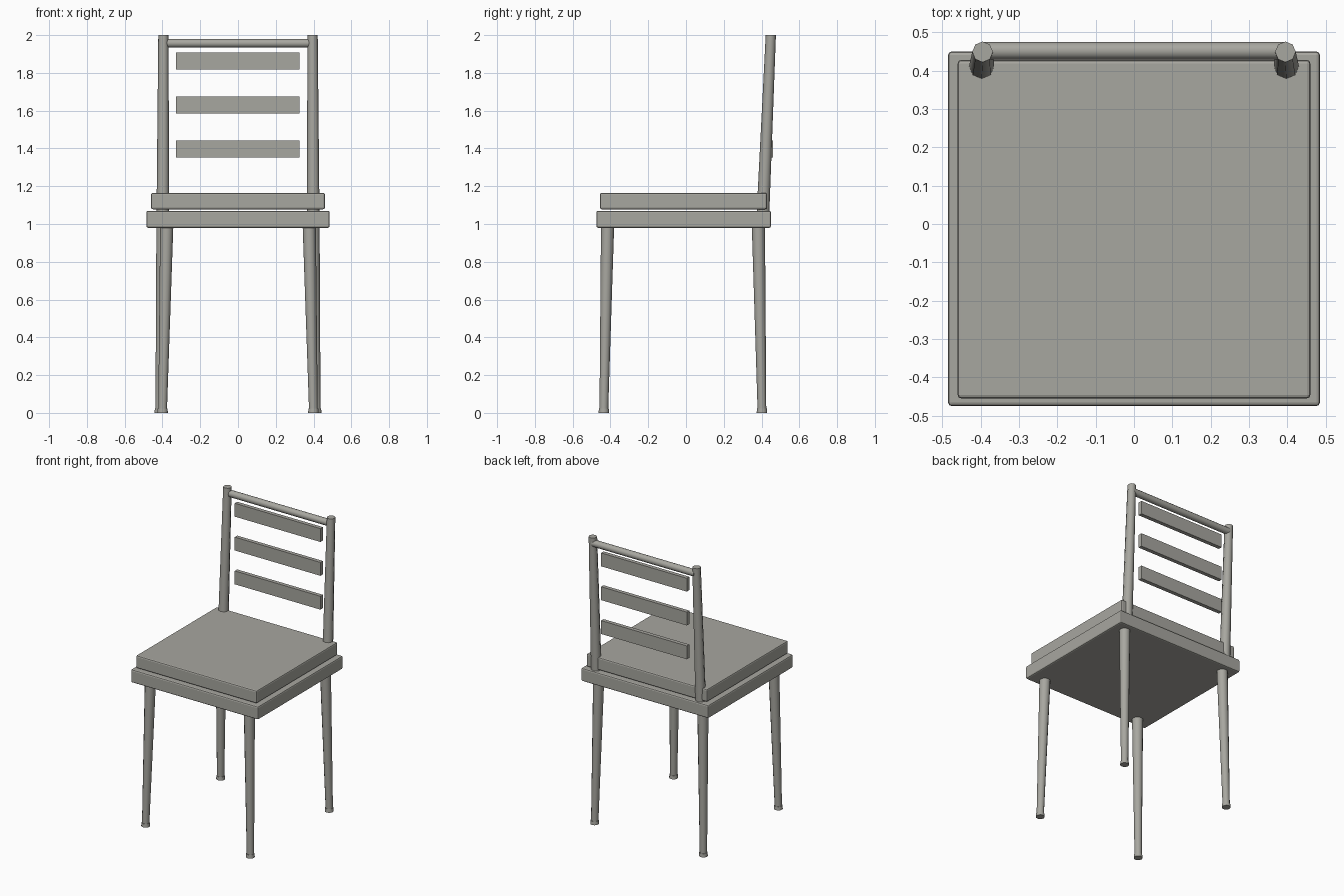
import bpy
import bmesh
import math
from mathutils import Vector

if "Cube" in bpy.data.objects:
    bpy.data.objects.remove(bpy.data.objects["Cube"], do_unlink=True)

# Single warm grey finish
COLOUR = (0.39, 0.385, 0.35, 1)
grey = bpy.data.materials.new("warm_grey")
grey.use_nodes = True
grey.diffuse_color = COLOUR
grey.node_tree.nodes["Principled BSDF"].inputs["Base Color"].default_value = COLOUR


def finish(bm, name, smooth=False):
    bmesh.ops.recalc_face_normals(bm, faces=bm.faces)
    mesh = bpy.data.meshes.new(name)
    bm.to_mesh(mesh)
    bm.free()
    mesh.materials.append(grey)
    obj = bpy.data.objects.new(name, mesh)
    bpy.context.collection.objects.link(obj)
    if smooth:
        bpy.ops.object.select_all(action="DESELECT")
        obj.select_set(True)
        bpy.context.view_layer.objects.active = obj
        bpy.ops.object.shade_smooth_by_angle(angle=math.radians(50))
    return obj


def box(name, low, high, bevel=0):
    low, high = Vector(low), Vector(high)
    bm = bmesh.new()
    bmesh.ops.create_cube(bm, size=1)
    bmesh.ops.scale(bm, vec=high - low, verts=bm.verts)
    bmesh.ops.translate(bm, vec=(low + high) / 2, verts=bm.verts)
    if bevel:
        bmesh.ops.bevel(bm, geom=bm.edges[:], offset=bevel, segments=2,
                        profile=0.5, affect="EDGES")
    return finish(bm, name)


def rod(name, start, end, radii, sides, level=True):
    """Tapered rod; level keeps its end caps horizontal."""
    start, end = Vector(start), Vector(end)
    axis = end - start
    bm = bmesh.new()
    bmesh.ops.create_cone(bm, cap_ends=True, segments=sides, radius1=radii[0],
                          radius2=radii[1], depth=axis.length)
    if level:
        for v in bm.verts:
            centre = start if v.co.z < 0 else end
            v.co = centre + Vector((v.co.x, v.co.y, 0))
    else:
        turn = axis.to_track_quat("Z", "Y").to_matrix()
        for v in bm.verts:
            v.co = turn @ v.co + (start + end) / 2
    return finish(bm, name, smooth=True)


# Seat board and cushion
box("seat_board", (-0.485, -0.475, 0.98), (0.485, 0.45, 1.07), 0.009)
box("seat_cushion", (-0.46, -0.455, 1.078), (0.46, 0.428, 1.165), 0.009)

# Splayed legs with small feet, and leaning back posts
for side, s in (("left", 1), ("right", -1)):
    for end, foot, top in (("front", (0.399, -0.435), (0.377, -0.415)),
                           ("back", (0.414, 0.402), (0.397, 0.383))):
        x, y = foot[0] * s, foot[1]
        rod(f"{end}_{side}_leg", (x, y, 0.015), (top[0] * s, top[1], 1.0),
            (0.023, 0.035), 12)
        rod(f"{end}_{side}_foot", (x, y, 0), (x, y, 0.024), (0.028, 0.026), 12)
    rod(f"{side}_back_post", (0.398 * s, 0.405, 1.0), (0.395 * s, 0.449, 2.0),
        (0.034, 0.027), 8)

# Top rail and three flat slats
rod("top_rail", (-0.39, 0.452, 1.957), (0.39, 0.452, 1.957), (0.023, 0.023), 12, False)
for i, z in enumerate((1.397, 1.63, 1.863)):
    box(f"back_slat_{i + 1}", (-0.328, 0.433, z - 0.046), (0.325, 0.46, z + 0.046))
